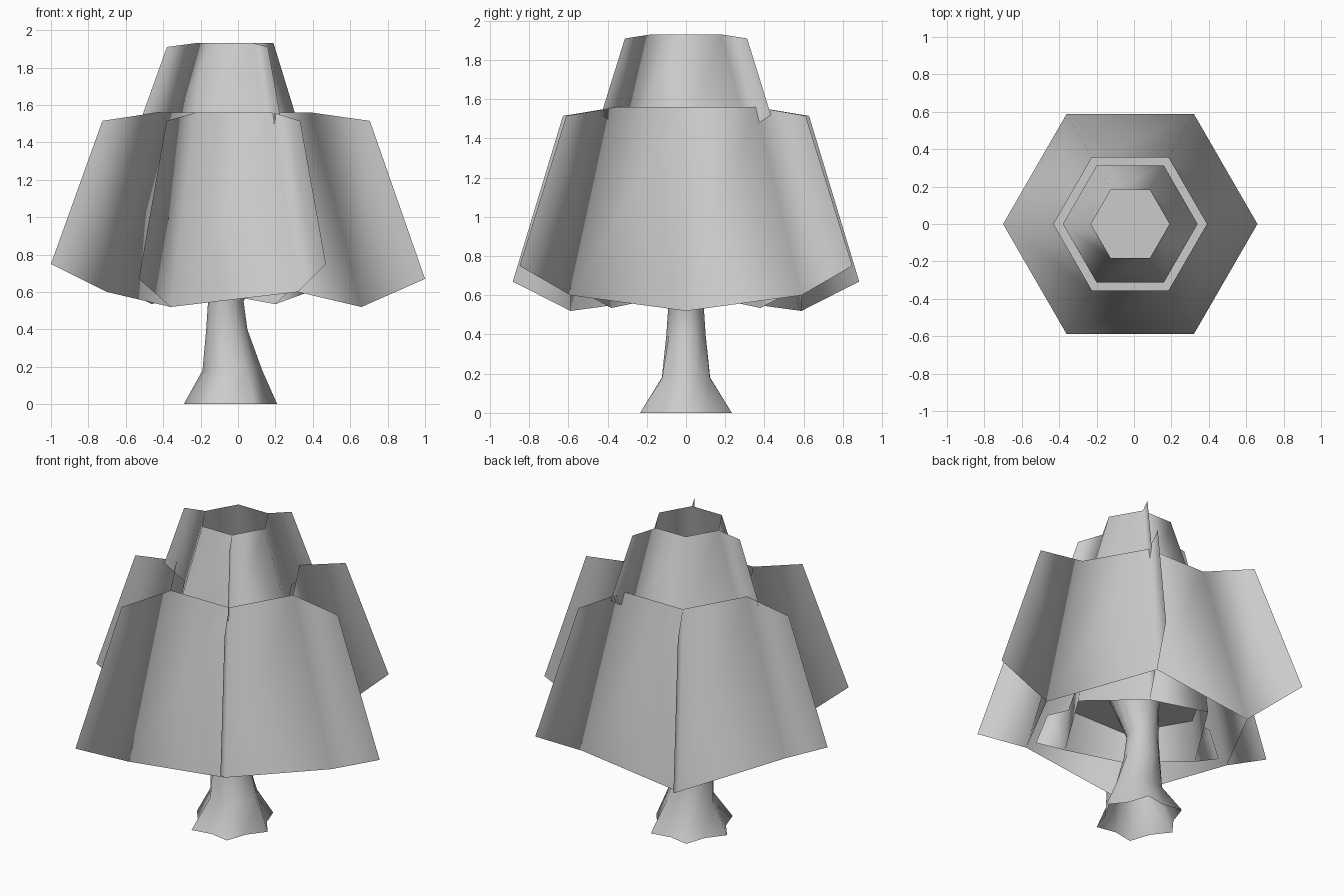
import bpy
import bmesh
from math import sin, cos, pi

if "Cube" in bpy.data.objects:
    bpy.data.objects.remove(bpy.data.objects["Cube"], do_unlink=True)

CX = -0.02   # axis of the foliage


def make_material(name, rgb):
    mat = bpy.data.materials.new(name)
    mat.use_nodes = True
    color = (*rgb, 1)
    mat.diffuse_color = color
    mat.node_tree.nodes["Principled BSDF"].inputs["Base Color"].default_value = color
    return mat


grey = make_material("plain grey", (0.6, 0.6, 0.6))


def finish(bm, name, smooth=True):
    mesh = bpy.data.meshes.new(name)
    for f in bm.faces:
        f.smooth = smooth
    bm.to_mesh(mesh)
    bm.free()
    mesh.materials.append(grey)
    obj = bpy.data.objects.new(name, mesh)
    bpy.context.collection.objects.link(obj)
    return obj


def polar(bm, i, r, z):
    a = i * pi / 3
    return bm.verts.new((CX + r * cos(a), r * sin(a), z))


def tier(name, top, low, fin_top, fin_low, fins, wave=0.0, spread=0.0):
    """Open six-sided skirt with thin radial fins on the chosen corners.
    Each of top, low, fin_top and fin_low is (radius, height)."""
    bm = bmesh.new()
    upper, lower = [], []
    for i in range(6):
        s = 1 if i % 2 else -1
        upper.append(polar(bm, i, *top))
        lower.append(polar(bm, i, low[0], low[1] + s * wave))
    for i in range(6):
        j = (i + 1) % 6
        bm.faces.new((lower[i], lower[j], upper[j], upper[i]))
    for i in fins:
        s = 1 if i % 2 else -1
        a = polar(bm, i, fin_low[0] - s * spread, fin_low[1] + s * wave)
        b = polar(bm, i, fin_top[0] - s * spread / 2, fin_top[1])
        bm.faces.new((lower[i], a, b, upper[i]))
    bm.normal_update()
    return finish(bm, name)


# Foliage tiers
tier("lower_foliage", (0.41, 1.56), (0.68, 0.56), (0.715, 1.515),
     (1.0, 0.71), range(6), wave=0.04, spread=0.02)
tier("upper_foliage", (0.21, 1.93), (0.36, 1.44), (0.36, 1.91),
     (0.50, 1.52), (1, 3, 5))

# Shallow hidden cap above the trunk
tier("inner_skirt", (0.42, 0.8), (0.44, 0.575), (0.55, 0.79),
     (0.62, 0.66), (1, 3, 5), wave=-0.04)
bm = bmesh.new()
bm.faces.new([polar(bm, i, 0.42, 0.8) for i in range(6)])
finish(bm, "inner_ceiling", smooth=False)

# Trunk: leaning rings, with root lobes fading upward
SIDES = 12
rings = [  # height, centre x, x radius, y radius, lobe depth
    (0.0, -0.04, 0.25, 0.27, 0.22),
    (0.18, -0.03, 0.16, 0.14, 0.12),
    (0.40, -0.06, 0.11, 0.10, 0.0),
    (0.55, -0.065, 0.095, 0.09, 0.0),
    (0.80, 0.0, 0.15, 0.15, 0.0),
]
bm = bmesh.new()
loops = []
for z, cx, rx, ry, lobe in rings:
    loop = []
    for i in range(SIDES):
        a = 2 * pi * i / SIDES
        k = 1 - lobe * (i % 2)
        loop.append(bm.verts.new((cx + k * rx * cos(a), k * ry * sin(a), z)))
    loops.append(loop)
for lo, hi in zip(loops, loops[1:]):
    for i in range(SIDES):
        j = (i + 1) % SIDES
        bm.faces.new((lo[i], lo[j], hi[j], hi[i]))
bm.normal_update()
finish(bm, "trunk")
